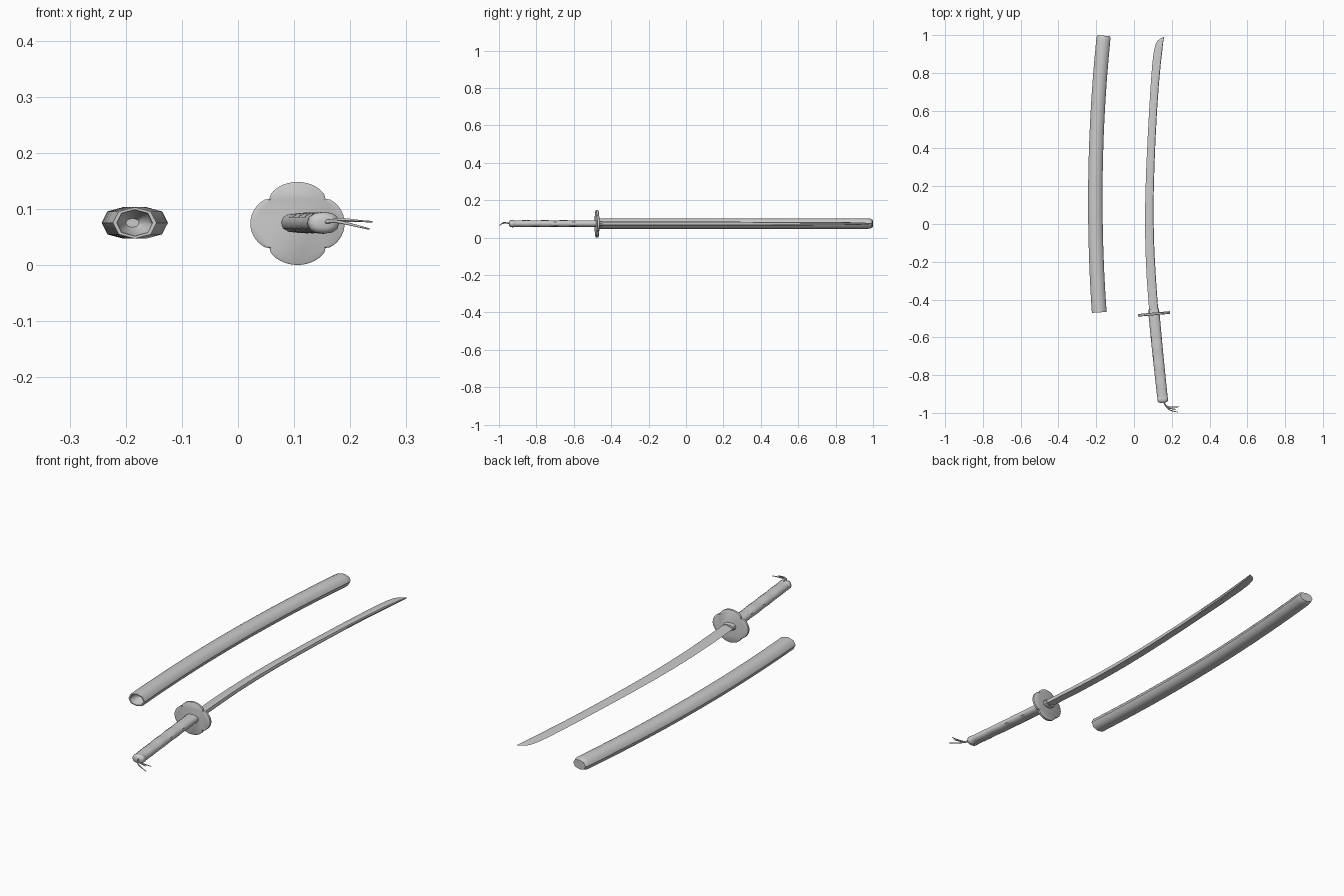
import bpy, bmesh, math
from mathutils import Vector

if "Cube" in bpy.data.objects:
    bpy.data.objects.remove(bpy.data.objects["Cube"])

ZC = 0.075  # height of the centre line of both pieces


def build(name, bm, angle=40):
    bmesh.ops.recalc_face_normals(bm, faces=bm.faces[:])
    me = bpy.data.meshes.new(name)
    bm.to_mesh(me)
    bm.free()
    ob = bpy.data.objects.new(name, me)
    bpy.context.collection.objects.link(ob)
    bpy.ops.object.select_all(action='DESELECT')
    ob.select_set(True)
    bpy.context.view_layer.objects.active = ob
    bpy.ops.object.shade_smooth_by_angle(angle=math.radians(angle))
    return ob


def loft(name, rings, angle=40):
    """Skin a list of equal-length point rings and cap both ends."""
    bm = bmesh.new()
    vs = [[bm.verts.new(p) for p in r] for r in rings]
    n = len(vs[0])
    for a, b in zip(vs, vs[1:]):
        for i in range(n):
            j = (i + 1) % n
            bm.faces.new((a[i], a[j], b[j], b[i]))
    bm.faces.new(vs[0])
    bm.faces.new(vs[-1])
    return build(name, bm, angle)


def ring(profile, cx, y, slope, sx, sz, cz=ZC):
    """Place a flat profile across a path whose dx/dy is slope."""
    return [(cx + u * sx, y - slope * u * sx, cz + v * sz) for u, v in profile]


def ellipse(n, power=1.0):
    pts = []
    for i in range(n):
        c, s = math.cos(2 * math.pi * i / n), math.sin(2 * math.pi * i / n)
        pts.append((math.copysign(abs(c) ** power, c), math.copysign(abs(s) ** power, s)))
    return pts


# Scabbard: curved eight-sided tube with a recessed mouth and a rounded end
def scab(y):
    return -0.204 - 0.015 * y + 0.059 * y * y, -0.015 + 0.118 * y


octagon = ellipse(8, 0.9)
Y0 = -0.468
stations = [(Y0 + 0.06, 0.012, 0.008), (Y0 + 0.035, 0.026, 0.019),
            (Y0, 0.032, 0.0235), (Y0, 0.039, 0.028)]
stations += [(Y0 + (0.97 - Y0) * i / 14, 0.039 - 0.002 * i / 14, 0.028) for i in range(1, 15)]
stations += [(0.987, 0.0365, 0.026), (0.997, 0.033, 0.021)]
rings = []
for y, sx, sz in stations:
    cx, sl = scab(y)
    rings.append(ring(octagon, cx, y, sl, sx, sz))
loft("scabbard", rings, 50)


# Blade: (y, cutting edge x, spine x, half thickness)
blade = [(-0.49, 0.083, 0.131, 0.011), (-0.44, 0.079, 0.127, 0.011), (-0.30, 0.068, 0.117, 0.011),
         (-0.15, 0.061, 0.108, 0.011), (0.0, 0.058, 0.104, 0.011), (0.15, 0.060, 0.104, 0.0105),
         (0.30, 0.065, 0.108, 0.010), (0.45, 0.072, 0.114, 0.0095), (0.60, 0.080, 0.122, 0.009),
         (0.73, 0.088, 0.131, 0.0085), (0.85, 0.097, 0.142, 0.008), (0.92, 0.106, 0.150, 0.0065),
         (0.95, 0.114, 0.153, 0.0055), (0.97, 0.124, 0.156, 0.004), (0.982, 0.140, 0.158, 0.003),
         (0.99, 0.157, 0.159, 0.001)]
rings = []
for y, e, s, t in blade:
    w = s - e
    rings.append([(e, y, ZC), (e + 0.65 * w, y, ZC + t), (s - 0.05 * w, y, ZC + 0.75 * t),
                  (s, y, ZC), (s - 0.05 * w, y, ZC - 0.75 * t), (e + 0.65 * w, y, ZC - t)])
loft("blade", rings, 25)

# Collar at the root of the blade
oval = ellipse(12, 0.85)
loft("blade_collar", [ring(oval, 0.107, -0.48, -0.09, 0.029, 0.017),
                      ring(oval, 0.1045, -0.45, -0.09, 0.027, 0.014)])

# Guard: four-lobed plate with slightly bevelled rims
lobes = []
for i in range(64):
    a = 2 * math.pi * i / 64
    r = 0.84 + 0.16 * abs(math.cos(2 * a)) ** 0.6
    lobes.append((r * math.cos(a), r * math.sin(a)))
rings = []
for y, k in ((-0.483, 0.96), (-0.481, 1), (-0.471, 1), (-0.469, 0.96)):
    rings.append(ring(lobes, 0.106, y, -0.09, 0.084 * k, 0.074 * k, 0.074))
loft("guard", rings)


# Handle: gently curved oval grip with wrapped ridges and a rounded pommel
def grip(y):
    t = -0.475 - y
    return 0.106 + 0.09 * t + 0.025 * t * t, -0.09 - 0.05 * t


rings = []
for i in range(41):
    y = -0.475 - 0.445 * i / 40
    cx, sl = grip(y)
    r = 1 + (0.06 * math.sin(2 * math.pi * (y + 0.58) / 0.1) if -0.88 < y < -0.58 else 0)
    rings.append(ring(oval, cx, y, sl, 0.0295 - 0.002 * i / 40, 0.0178 * r))
for y, k in ((-0.922, 1.06), (-0.936, 1.04), (-0.943, 0.85), (-0.946, 0.5)):
    cx, sl = grip(y)
    rings.append(ring(oval, cx, y, sl, 0.0265 * k, 0.0185 * k))
loft("handle", rings)

# Tassel: three thin tapering strands trailing from the pommel
strands = [
    [(0.152, -0.935, 0.076), (0.165, -0.960, 0.078), (0.190, -0.972, 0.080), (0.240, -0.968, 0.077)],
    [(0.154, -0.935, 0.075), (0.168, -0.968, 0.079), (0.195, -0.990, 0.074), (0.234, -0.996, 0.064)],
    [(0.153, -0.935, 0.077), (0.170, -0.965, 0.080), (0.190, -0.979, 0.082), (0.222, -0.980, 0.078)],
]
for k, pts in enumerate(strands):
    cu = bpy.data.curves.new("tassel_strand", 'CURVE')
    cu.dimensions = '3D'
    cu.bevel_depth = 0.003
    cu.bevel_resolution = 1
    cu.use_fill_caps = True
    sp = cu.splines.new('NURBS')
    sp.points.add(len(pts) - 1)
    for p, co, rad in zip(sp.points, pts, (1, 1, 0.9, 0.5)):
        p.co = (*co, 1)
        p.radius = rad
    sp.use_endpoint_u = True
    sp.order_u = 3
    bpy.context.collection.objects.link(bpy.data.objects.new("tassel_strand_%d" % (k + 1), cu))
